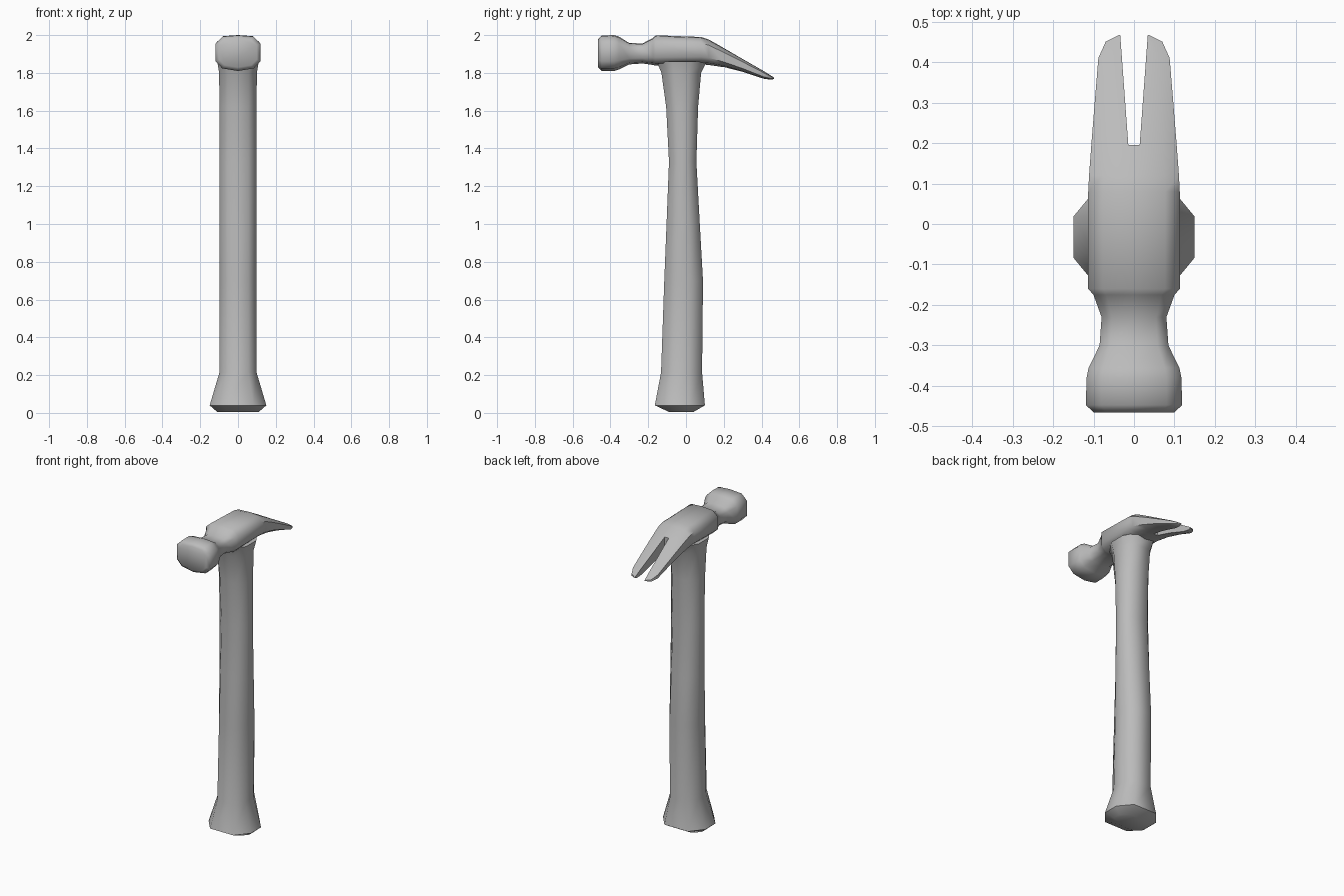
import bpy, bmesh

if "Cube" in bpy.data.objects:
    bpy.data.objects.remove(bpy.data.objects["Cube"])

steel = bpy.data.materials.new("grey")
steel.diffuse_color = (0.5, 0.5, 0.5, 1)
steel.use_nodes = True
steel.node_tree.nodes["Principled BSDF"].inputs["Base Color"].default_value = steel.diffuse_color


def loft(name, rings):
    """Skin a list of closed rings and cap both ends."""
    bm = bmesh.new()
    loops = [[bm.verts.new(p) for p in ring] for ring in rings]
    for a, b in zip(loops, loops[1:]):
        for i in range(len(a)):
            j = (i + 1) % len(a)
            bm.faces.new((a[i], a[j], b[j], b[i]))
    bm.faces.new(loops[0])
    bm.faces.new(loops[-1])
    bmesh.ops.recalc_face_normals(bm, faces=bm.faces)
    me = bpy.data.meshes.new(name)
    bm.to_mesh(me)
    bm.free()
    me.materials.append(steel)
    ob = bpy.data.objects.new(name, me)
    bpy.context.collection.objects.link(ob)
    return ob


def smooth(ob, angle):
    bpy.ops.object.select_all(action='DESELECT')
    ob.select_set(True)
    bpy.context.view_layer.objects.active = ob
    bpy.ops.object.shade_smooth_by_angle(angle=angle)


# Handle: octagonal rings (z, half width, y front, y back)
OCT = [(1, .38), (.55, 1), (-.55, 1), (-1, .38), (-1, -.38), (-.55, -1), (.55, -1), (1, -.38)]
handle_rings = [
    (0.005, .11, -.09, .04), (.04, .15, -.165, .1), (.215, .098, -.132, .085),
    (.7, .098, -.115, .09), (1.0, .098, -.103, .073), (1.33, .098, -.09, .055),
    (1.62, .098, -.105, .064), (1.8, .1, -.13, .08), (1.86, .11, -.155, .11)]
handle = loft("handle", [
    [(x * w, (f + b) / 2 + y * (b - f) / 2, z) for x, y in OCT]
    for z, w, f, b in handle_rings])
smooth(handle, 1.0)

# Head: rounded box rings from striking face to claw tip (y, half width, bottom, top)
BOX = [(0, 1), (.68, .94), (1, .55), (1, -.45), (.7, -.85),
       (0, -1), (-.7, -.85), (-1, -.45), (-1, .55), (-.68, .94)]
head_rings = [
    (-.465, .1, 1.83, 1.98), (-.447, .119, 1.81, 1.998), (-.38, .117, 1.81, 2.0),
    (-.355, .112, 1.818, 1.992), (-.3, .085, 1.845, 1.958), (-.23, .08, 1.85, 1.956),
    (-.175, .1, 1.842, 1.985), (-.16, .113, 1.838, 1.999), (.08, .113, 1.845, 1.99),
    (.12, .111, 1.842, 1.977), (.2, .105, 1.83, 1.932), (.3, .097, 1.804, 1.874),
    (.41, .088, 1.768, 1.811), (.45, .07, 1.763, 1.786), (.467, .036, 1.767, 1.776)]
head = loft("head", [
    [(x * w, y, (lo + hi) / 2 + s * (hi - lo) / 2) for x, s in BOX]
    for y, w, lo, hi in head_rings])

# Tapered slot that splits the claw
slot = loft("claw_slot_cutter", [
    [(-.014, .195, z), (.014, .195, z), (.035, .48, z), (-.035, .48, z)]
    for z in (1.6, 2.1)])
slot.hide_render = True
slot.hide_viewport = True
cut = head.modifiers.new("claw slot", 'BOOLEAN')
cut.operation = 'DIFFERENCE'
cut.solver = 'EXACT'
cut.object = slot
bpy.context.view_layer.objects.active = head
bpy.ops.object.modifier_apply(modifier=cut.name)
smooth(head, 0.9)
